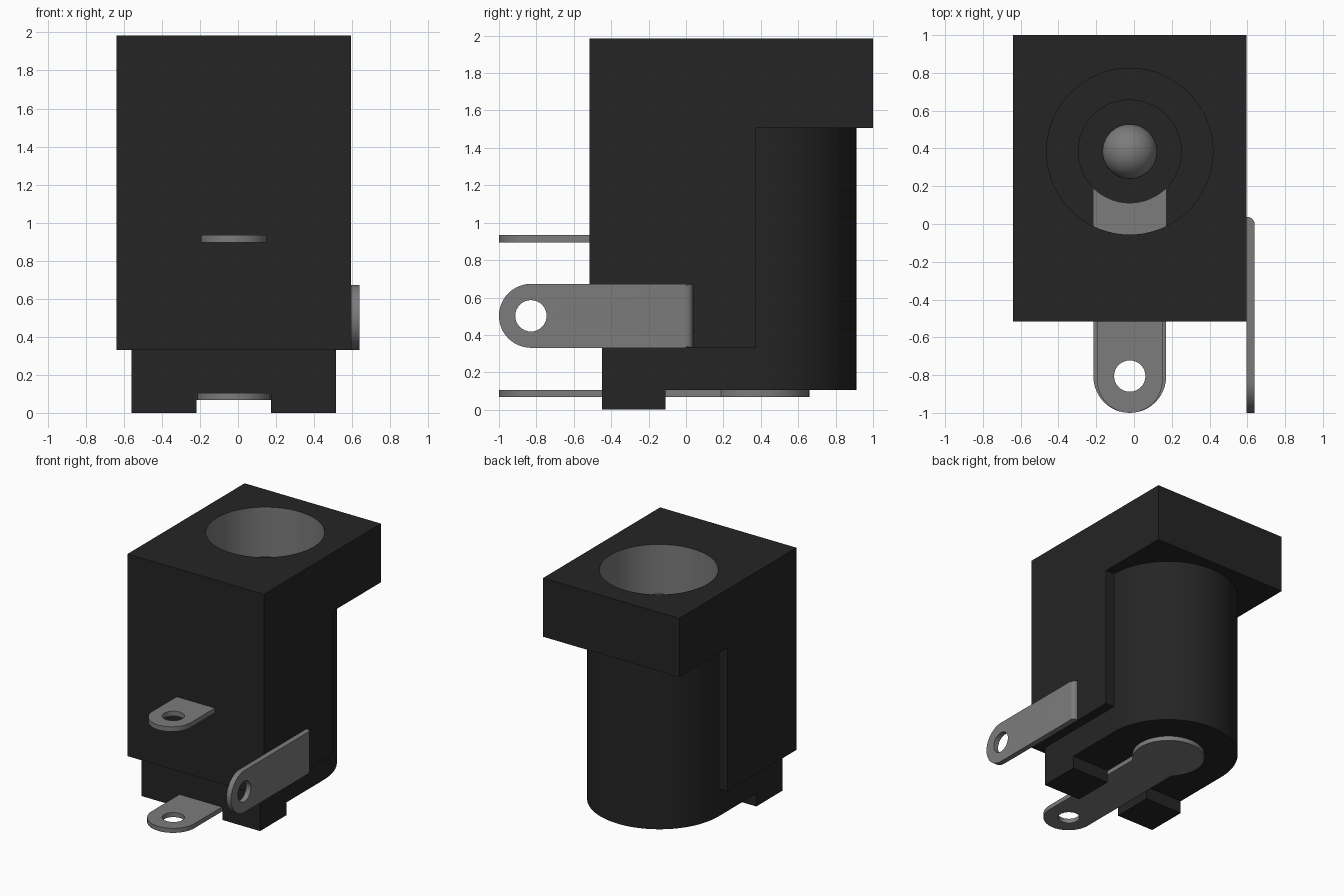
import bpy, bmesh, math
from mathutils import Vector, Matrix

cube = bpy.data.objects.get("Cube")
if cube:
    bpy.data.objects.remove(cube, do_unlink=True)


def material(name, rgb, rough):
    m = bpy.data.materials.new(name)
    m.use_nodes = True
    m.diffuse_color = (*rgb, 1)
    bsdf = m.node_tree.nodes["Principled BSDF"]
    bsdf.inputs["Base Color"].default_value = (*rgb, 1)
    bsdf.inputs["Roughness"].default_value = rough
    return m


BLACK = material("black plastic", (0.018, 0.018, 0.018), 0.6)
METAL = material("grey metal", (0.20, 0.20, 0.20), 0.4)

CX, CY = -0.0225, 0.384          # axis of the socket
BORE_R, DISC_R, PIN_R = 0.44, 0.275, 0.145
FLOOR_Z = 0.14


def finish(name, bm, mat):
    bmesh.ops.recalc_face_normals(bm, faces=bm.faces[:])
    mesh = bpy.data.meshes.new(name)
    bm.to_mesh(mesh)
    bm.free()
    mesh.materials.append(mat)
    ob = bpy.data.objects.new(name, mesh)
    bpy.context.collection.objects.link(ob)
    return ob


def smooth(ob):
    bpy.ops.object.select_all(action='DESELECT')
    ob.select_set(True)
    bpy.context.view_layer.objects.active = ob
    bpy.ops.object.shade_smooth_by_angle(angle=math.radians(35))


def arc(cx, cy, r, a0, a1, n):
    """Points on an arc, angles in degrees."""
    steps = [math.radians(a0 + (a1 - a0) * i / n) for i in range(n + 1)]
    return [(cx + r * math.cos(a), cy + r * math.sin(a)) for a in steps]


def plate(loops, z0, z1):
    """Extrude a flat outline (extra loops are holes) from z0 to z1."""
    bm = bmesh.new()
    edges = []
    for loop in loops:
        vs = [bm.verts.new((x, y, z0)) for x, y in loop]
        edges += [bm.edges.new((vs[i - 1], vs[i])) for i in range(len(vs))]
    if len(loops) == 1:
        bm.faces.new(vs)
    else:
        bmesh.ops.triangle_fill(bm, edges=edges, use_beauty=True, normal=(0, 0, 1))
    ext = bmesh.ops.extrude_face_region(bm, geom=bm.faces[:])
    top = [g for g in ext["geom"] if isinstance(g, bmesh.types.BMVert)]
    bmesh.ops.translate(bm, verts=top, vec=(0, 0, z1 - z0))
    return bm


def box(name, x0, x1, y0, y1, z0, z1, mat):
    return finish(name, plate([[(x0, y0), (x1, y0), (x1, y1), (x0, y1)]], z0, z1), mat)


def boolean(target, other, operation):
    mod = target.modifiers.new("cut", 'BOOLEAN')
    mod.operation, mod.solver, mod.object = operation, 'EXACT', other
    bpy.context.view_layer.objects.active = target
    bpy.ops.object.modifier_apply(modifier=mod.name)
    bpy.data.objects.remove(other, do_unlink=True)


# Housing: L-shaped block with overhanging cap, seen from the side as (y, z)
side = [(-0.515, 0.33), (0.375, 0.33), (0.375, 1.505),
        (1.0, 1.505), (1.0, 1.985), (-0.515, 1.985)]
bm = plate([side], -0.64, 0.595)
bmesh.ops.transform(bm, verts=bm.verts[:],
                    matrix=Matrix(((0, 0, 1, 0), (1, 0, 0, 0), (0, 1, 0, 0), (0, 0, 0, 1))))
housing = finish("housing", bm, BLACK)

# Rounded barrel and base, one U-shaped outline
u_shape = [(-0.56, -0.45), (0.515, -0.45)] + arc(CX, 0.375, 0.5375, 0, 180, 48)
boolean(housing, finish("barrel", plate([u_shape], 0.105, 1.6), BLACK), 'UNION')

# Socket bore
bore = finish("bore_cutter", plate([arc(CX, CY, BORE_R, 0, 357, 119)], FLOOR_Z, 2.2), BLACK)
bore.hide_render = True
boolean(housing, bore, 'DIFFERENCE')

# Metal sleeve: inward-facing wall of the bore
housing.data.materials.clear()
housing.data.materials.append(BLACK)
housing.data.materials.append(METAL)
axis = Vector((CX, CY, 0))
for f in housing.data.polygons:
    out = f.center - axis
    out.z = 0
    on_bore = all(abs((housing.data.vertices[i].co - axis).xy.length - BORE_R) < 0.004
                  for i in f.vertices)
    inward = abs(f.normal.z) < 0.1 and f.normal.dot(out) < -0.2
    f.material_index = 1 if on_bore and inward else 0
smooth(housing)

# Feet
for name, x0, x1 in (("right_foot", -0.56, -0.2175), ("left_foot", 0.1725, 0.515)):
    box(name, x0, x1, -0.45, -0.11, 0.0, 0.105, BLACK)

# Bottom terminal: tongue with a hole, ending in a disc under the pin
half = 0.1925
spread = math.degrees(math.asin(half / DISC_R))
outline = (arc(CX, -0.8075, half, 180, 360, 24)
           + arc(CX, CY, DISC_R, -90 + spread, 270 - spread, 48))
hole = arc(CX, -0.805, 0.083, 0, 348.75, 31)
smooth(finish("bottom_terminal", plate([outline, hole], 0.068, 0.105), METAL))

# Front terminal, running in to the sleeve
half = 0.1735
outline = arc(CX, -0.8265, half, 180, 360, 24) + [(CX + half, -0.07), (CX - half, -0.07)]
smooth(finish("front_terminal", plate([outline, hole], 0.895, 0.935), METAL))

# Side terminal, upright on the left wall with a rounded bend at its rear end
half = 0.171
outline = arc(0, -0.829, half, 180, 360, 24) + [(half, 0.037), (-half, 0.037)]
hole = arc(0, -0.829, 0.084, 0, 348.75, 31)
bm = plate([outline, hole], 0.595, 0.638)
bend = [e for e in bm.edges if all(v.co.y > 0.03 and v.co.z > 0.63 for v in e.verts)]
bmesh.ops.bevel(bm, geom=bend, offset=0.036, segments=6, profile=0.5, affect='EDGES')
bmesh.ops.transform(bm, verts=bm.verts[:],
                    matrix=Matrix(((0, 0, 1, 0), (0, 1, 0, 0), (1, 0, 0, 0.502), (0, 0, 0, 1))))
smooth(finish("side_terminal", bm, METAL))

# Bore floor: exposed contact strip and the disc the pin stands on
box("floor_contact", CX - 0.1925, CX + 0.1925, -0.075, 0.25, FLOOR_Z - 0.002, FLOOR_Z + 0.006, METAL)
smooth(finish("pin_seat", plate([arc(CX, CY, DISC_R, 0, 354, 59)], FLOOR_Z - 0.002, FLOOR_Z + 0.012), BLACK))

# Centre pin with a domed tip
bm = bmesh.new()
profile = [(PIN_R, FLOOR_Z)] + arc(0, 1.63, PIN_R, 0, 90, 10)
vs = [bm.verts.new((CX + r, CY, z)) for r, z in profile]
edges = [bm.edges.new(p) for p in zip(vs, vs[1:])]
bmesh.ops.spin(bm, geom=vs + edges, cent=(CX, CY, 0), axis=(0, 0, 1),
               angle=math.tau, steps=40, use_duplicate=False)
bmesh.ops.remove_doubles(bm, verts=bm.verts[:], dist=0.0005)
smooth(finish("centre_pin", bm, METAL))
